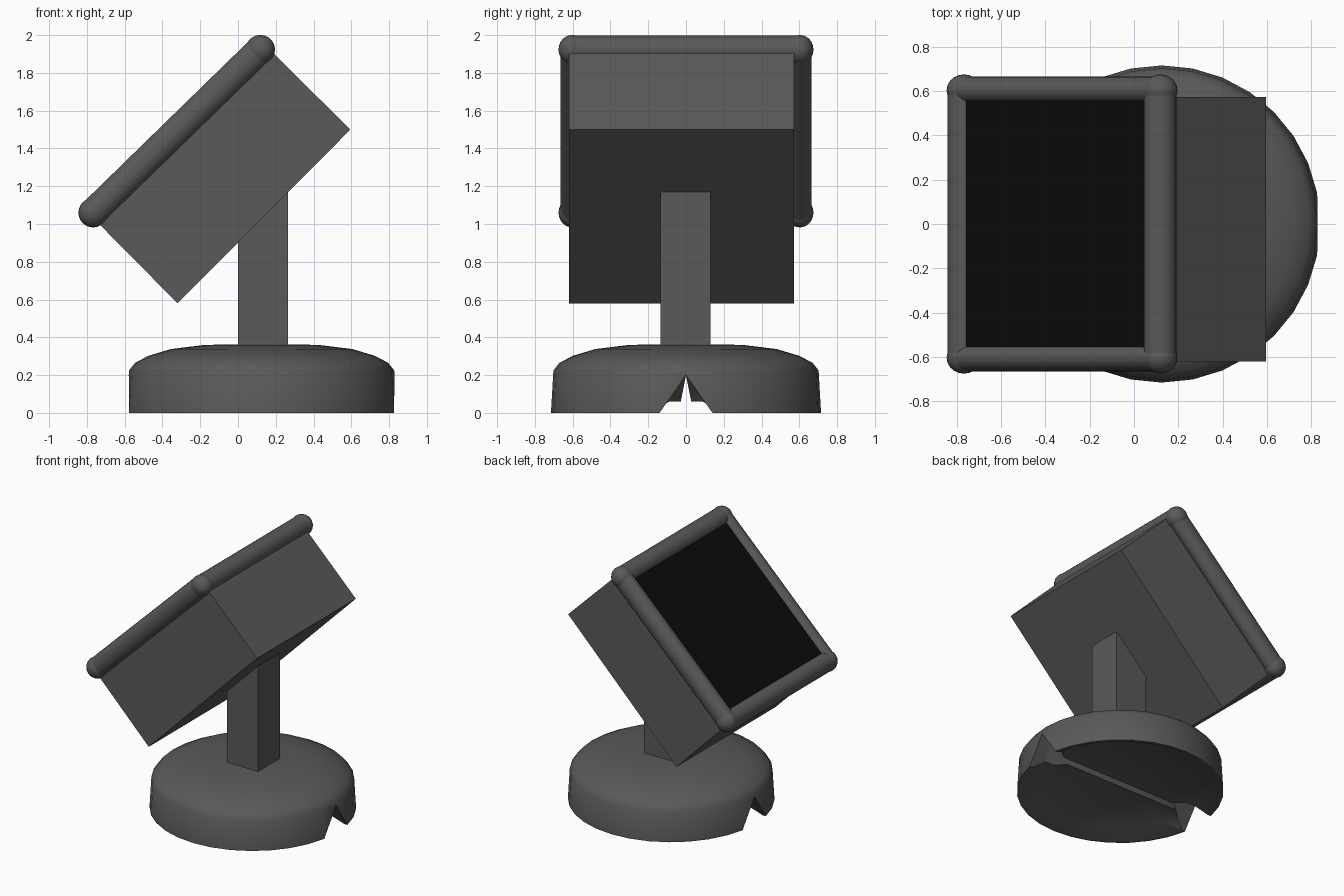
import bpy, bmesh, math
from mathutils import Vector, Matrix

cube = bpy.data.objects.get("Cube")
if cube:
    bpy.data.objects.remove(cube)


def material(name, value):
    mat = bpy.data.materials.new(name)
    mat.use_nodes = True
    color = (value, value, value, 1)
    mat.diffuse_color = color
    mat.node_tree.nodes["Principled BSDF"].inputs["Base Color"].default_value = color
    return mat


GREY = material("dark grey", 0.1)
BLACK = material("screen black", 0.0035)


def finish(name, bm, mat, smooth=False):
    bmesh.ops.recalc_face_normals(bm, faces=bm.faces)
    mesh = bpy.data.meshes.new(name)
    bm.to_mesh(mesh)
    bm.free()
    obj = bpy.data.objects.new(name, mesh)
    bpy.context.collection.objects.link(obj)
    mesh.materials.append(mat)
    if smooth:
        bpy.ops.object.select_all(action='DESELECT')
        bpy.context.view_layer.objects.active = obj
        obj.select_set(True)
        bpy.ops.object.shade_smooth_by_angle(angle=math.radians(40))
    return obj


def prism(name, profile, y0, y1, mat):
    """Side outline (x, z) extruded across y."""
    bm = bmesh.new()
    face = bm.faces.new([bm.verts.new((x, y0, z)) for x, z in profile])
    ext = bmesh.ops.extrude_face_region(bm, geom=[face])
    moved = [g for g in ext["geom"] if isinstance(g, bmesh.types.BMVert)]
    bmesh.ops.translate(bm, verts=moved, vec=(0, y1 - y0, 0))
    return finish(name, bm, mat)


def tube(name, a, b, r, squash=1):
    """Round bar from a to b, optionally flattened across y."""
    a, b = Vector(a), Vector(b)
    bm = bmesh.new()
    turn = (b - a).to_track_quat('Z', 'Y').to_matrix().to_4x4()
    flat = Matrix.Diagonal((1, squash, 1, 1))
    bmesh.ops.create_cone(bm, cap_ends=True, segments=20, radius1=r, radius2=r,
                          depth=(b - a).length, matrix=turn)
    bmesh.ops.transform(bm, matrix=Matrix.Translation((a + b) / 2) @ flat, verts=bm.verts)
    return finish(name, bm, GREY, True)


# Round base: hollow underneath, with a skirt around the rim
base_profile = [(0, .365), (.3, .36), (.48, .338), (.6, .302), (.67, .265),
                (.702, .225), (.715, 0), (.69, 0), (.6, .06), (0, .06)]
bm = bmesh.new()
verts = [bm.verts.new((r, 0, z)) for r, z in base_profile]
edges = [bm.edges.new(pair) for pair in zip(verts, verts[1:])]
bmesh.ops.spin(bm, geom=verts + edges, cent=(0, 0, 0), axis=(0, 0, 1),
               angle=math.tau, steps=32, use_duplicate=False)
bmesh.ops.remove_doubles(bm, verts=bm.verts, dist=.0005)
bmesh.ops.translate(bm, verts=bm.verts, vec=(.125, 0, 0))
base = finish("base", bm, GREY)

# V groove through the base, wide at both rims and narrow inside
bm = bmesh.new()
rings = []
for x, half in [(-.9, .21), (-.6, .21), (-.45, .06), (.45, .06), (.6, .21), (.9, .21)]:
    rings.append([bm.verts.new((x + .125, y, z))
                  for y, z in ((-half, -.1), (half, -.1), (0, .2))])
for p, q in zip(rings, rings[1:]):
    for i in range(3):
        j = (i + 1) % 3
        bm.faces.new((p[i], p[j], q[j], q[i]))
bm.faces.new(rings[0])
bm.faces.new(rings[-1])
cutter = finish("groove_cutter", bm, GREY)
cut = base.modifiers.new("groove", 'BOOLEAN')
cut.operation = 'DIFFERENCE'
cut.solver = 'EXACT'
cut.object = cutter
bpy.context.view_layer.objects.active = base
base.select_set(True)
bpy.ops.object.modifier_apply(modifier="groove")
bpy.data.objects.remove(cutter)
bpy.ops.object.shade_smooth_by_angle(angle=math.radians(40))

# Post and tilted housing
prism("post", [(0, .3), (.265, .3), (.265, 1.2), (0, 1.2)], -.135, .13, GREY)
prism("housing", [(-.32, .58), (.595, 1.5), (.135, 1.955), (-.77, 1.035)], -.62, .572, GREY)

# Screen panel raised inside the frame
low, high = (-.767, 1.06), (.118, 1.923)
lift = .032
prism("screen", [low, high, (high[0] - lift, high[1] + lift),
                 (low[0] - lift, low[1] + lift)], -.585, .59, BLACK)

# Frame: four bars and ball corners
Y = .603
for side, y in (("right", -Y), ("left", Y)):
    tube(side + "_frame_bar", (low[0], y, low[1]), (high[0], y, high[1]), .075, .83)
for end, (x, z) in (("lower", low), ("upper", high)):
    tube(end + "_frame_bar", (x, -Y, z), (x, Y, z), .074)
    for side, y in (("right", -Y), ("left", Y)):
        bm = bmesh.new()
        bmesh.ops.create_uvsphere(bm, u_segments=20, v_segments=12, radius=.078)
        bmesh.ops.transform(bm, matrix=Matrix.Translation((x, y, z))
                            @ Matrix.Diagonal((1, .92, 1, 1)), verts=bm.verts)
        finish(f"{end}_{side}_corner", bm, GREY, True)
